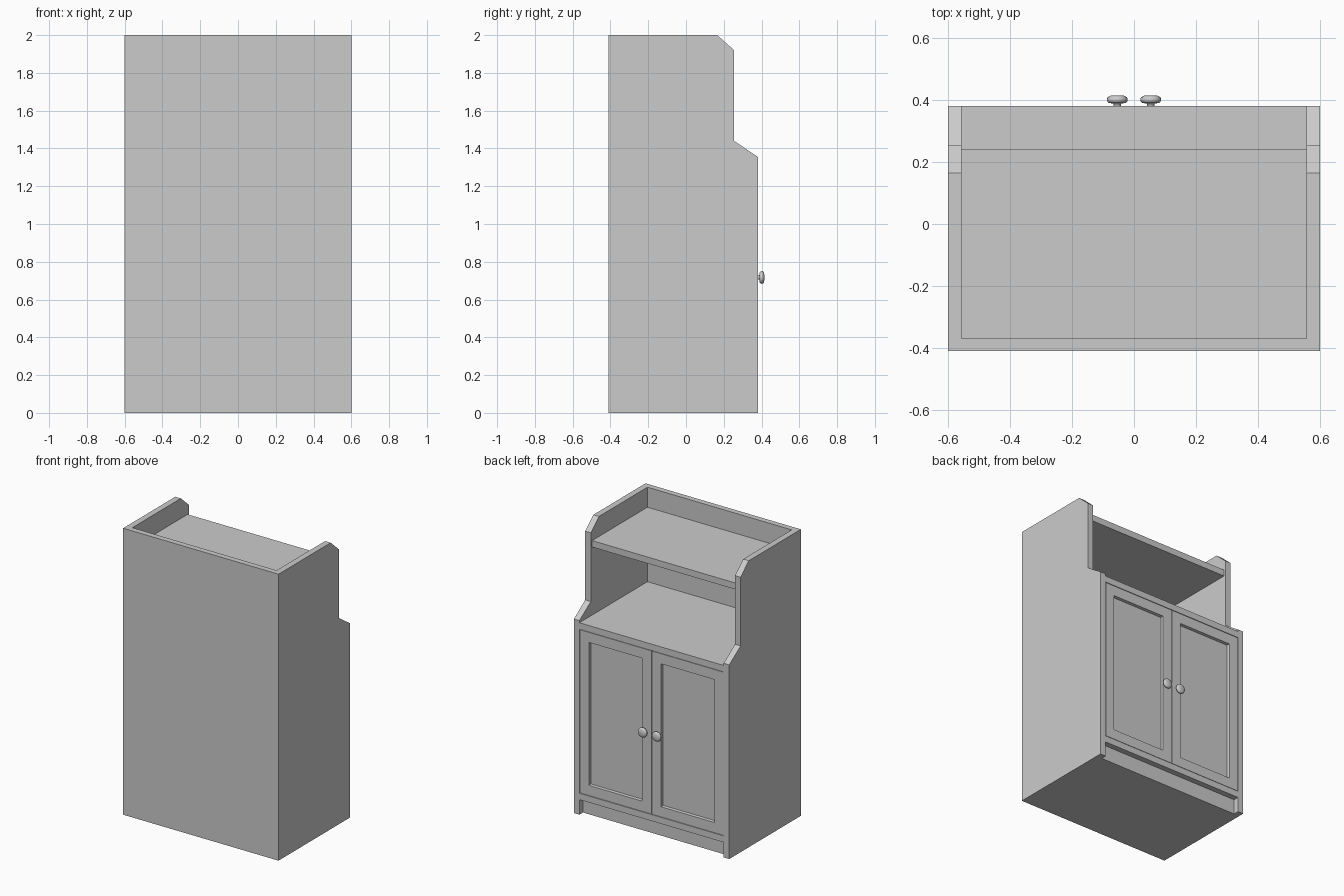
import bpy, bmesh, math

if "Cube" in bpy.data.objects:
    bpy.data.objects.remove(bpy.data.objects["Cube"])

W, T = 0.6, 0.043            # half width, board thickness
IN = W - T                   # inner half width
BACK, FRONT = -0.41, 0.38


def finish(name, bm):
    bmesh.ops.recalc_face_normals(bm, faces=bm.faces[:])
    me = bpy.data.meshes.new(name)
    bm.to_mesh(me)
    bm.free()
    ob = bpy.data.objects.new(name, me)
    bpy.context.collection.objects.link(ob)
    return ob


def add_box(bm, x, y, z):
    geo = bmesh.ops.create_cube(bm, size=1)
    for v in geo["verts"]:
        for i, (a, b) in enumerate((x, y, z)):
            v.co[i] = a if v.co[i] < 0 else b
    return geo["verts"]


def box(name, x, y, z):
    bm = bmesh.new()
    add_box(bm, x, y, z)
    return finish(name, bm)


# Stepped side panels
profile = [(BACK, 0), (FRONT, 0), (FRONT, 1.355), (0.255, 1.44),
           (0.255, 1.92), (0.165, 2), (BACK, 2)]
for side, x0 in (("left", -W), ("right", IN)):
    bm = bmesh.new()
    face = bm.faces.new([bm.verts.new((x0, y, z)) for y, z in profile])
    ext = bmesh.ops.extrude_face_region(bm, geom=[face])
    verts = [g for g in ext["geom"] if isinstance(g, bmesh.types.BMVert)]
    bmesh.ops.translate(bm, verts=verts, vec=(T, 0, 0))
    finish(side + "_side_panel", bm)

# Back board, shelves and recessed plinth
box("back_panel", (-IN, IN), (BACK, -0.37), (0, 2))
box("upper_shelf", (-IN, IN), (-0.37, 0.24), (1.815, 1.86))
box("counter", (-IN, IN), (-0.37, FRONT), (1.295, 1.34))
box("bottom_shelf", (-IN, IN), (-0.37, FRONT), (0.105, 0.15))
box("plinth", (-IN, IN), (-0.37, 0.34), (0, 0.105))

# Doors with an inset, recessed panel, and a turned knob each
knob_profile = [(0.012, 0.378), (0.012, 0.389), (0.026, 0.390), (0.032, 0.395),
                (0.034, 0.402), (0.031, 0.409), (0.022, 0.414), (0, 0.415)]
for side, s in (("left", -1), ("right", 1)):
    bm = bmesh.new()
    add_box(bm, sorted((s * 0.002, s * (IN - 0.002))), (0.34, 0.379), (0.153, 1.292))
    bm.normal_update()
    front = max(bm.faces, key=lambda f: f.normal.y)
    bmesh.ops.inset_region(bm, faces=[front], thickness=0.1)
    bmesh.ops.inset_region(bm, faces=[front], thickness=0.004, depth=-0.02)
    finish(side + "_door", bm)

    bm = bmesh.new()
    pts = [bm.verts.new((r, y, 0)) for r, y in knob_profile]
    edges = [bm.edges.new(p) for p in zip(pts, pts[1:])]
    bmesh.ops.spin(bm, geom=pts + edges, cent=(0, 0, 0), axis=(0, 1, 0),
                   angle=math.tau, steps=24)
    bmesh.ops.remove_doubles(bm, verts=bm.verts[:], dist=1e-4)
    knob = finish(side + "_knob", bm)
    knob.location = (s * 0.054, 0, 0.717)
    for p in knob.data.polygons:
        p.use_smooth = True
